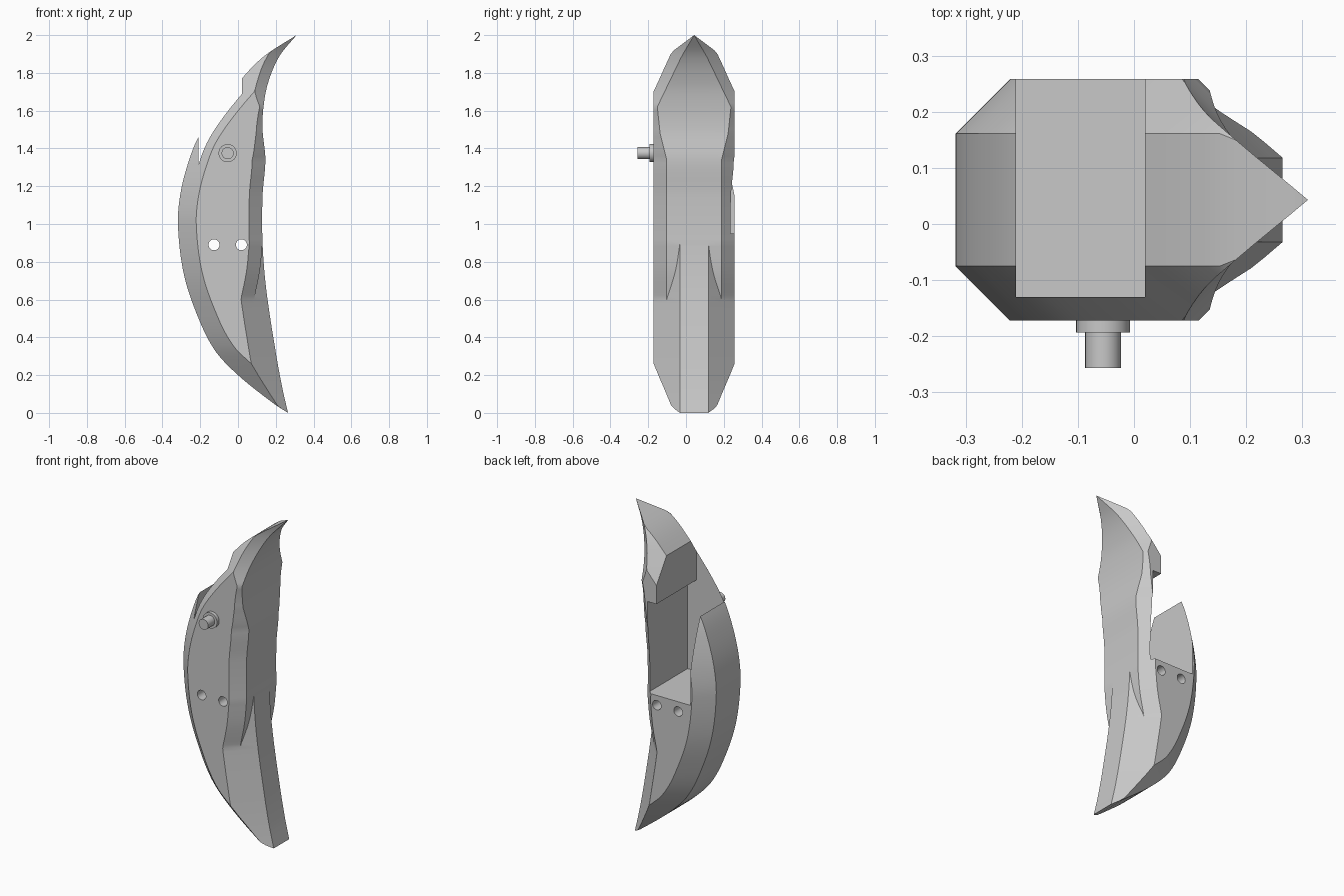
import bpy, bmesh, math
from mathutils import Matrix

cube = bpy.data.objects.get("Cube")
if cube:
    bpy.data.objects.remove(cube, do_unlink=True)

MID_Y = 0.043      # centre plane of the handle
HALF = 0.215       # half thickness of the handle
SPINE = 0.118      # half width of the outer spine band
RIDGE = 0.075      # half width of the narrow lower ridge
GRIP = 0.145       # half width of the inner grip band

grey = bpy.data.materials.new("plain grey")
grey.use_nodes = True
grey.diffuse_color = (0.58, 0.58, 0.58, 1)
grey.node_tree.nodes["Principled BSDF"].inputs["Base Color"].default_value = grey.diffuse_color

# Profiles as (height, offset) pairs
spine_curve = [(0, .265), (.045, .195), (.2, 0), (.335, -.125), (.54, -.225), (.75, -.29),
               (1, -.318), (1.16, -.305), (1.32, -.265), (1.46, -.21), (1.6, -.12),
               (1.77, .02), (1.89, .14), (2, .31)]
inner_curve = [(0, .265), (.13, .235), (.32, .2), (.65, .15), (.9, .13), (1.15, .13),
               (1.34, .145), (1.5, .13), (1.62, .135), (1.75, .16), (1.89, .22), (2, .31)]
grip_curve = [(.6, .085), (.75, .115), (.9, .13)]
width_curve = [(0, GRIP), (1.34, GRIP), (1.48, .18), (1.62, .195), (1.89, .065), (2, 0)]


def sample(points, z, smooth=True):
    """Interpolate a profile at height z."""
    n = len(points)
    i = next((k for k in range(n - 2) if z < points[k + 1][0]), n - 2)
    (za, a), (zb, b) = points[i], points[i + 1]
    t, span = (z - za) / (zb - za), zb - za
    if not smooth:
        return a + (b - a) * t

    def slope(k):
        lo, hi = points[max(k - 1, 0)], points[min(k + 1, n - 1)]
        return (hi[1] - lo[1]) / (hi[0] - lo[0])
    s = t * t * (3 - 2 * t)
    return (a + (b - a) * s + span * t * (1 - t) ** 2 * slope(i)
            - span * t * t * (1 - t) * slope(i + 1))


def section(z):
    """Half outline of the handle at height z, from spine to inner ridge."""
    spine, inner = sample(spine_curve, z), sample(inner_curve, z)
    width = sample(width_curve, z, False)
    lo, hi = max(z - .01, 0), min(z + .01, 2)
    lean = (sample(spine_curve, hi) - sample(spine_curve, lo)) / (hi - lo)
    f = min(math.hypot(1, lean), 2)
    # the inner bevel follows x + y = reach
    if z <= .6:
        reach = inner + RIDGE
    elif z < .9:
        reach = sample(grip_curve, z) + GRIP
    else:
        reach = inner + width
    left, right = spine + (HALF - SPINE) * f, reach - HALF
    if left < right:
        p_left, p_right = (left, HALF), (right, HALF)
    else:
        x = max((reach - SPINE + spine / f) / (1 + 1 / f), spine)
        p_left = p_right = (x, reach - x)
    y_grip = min(width, p_right[1])
    x_grip = reach - y_grip
    y_ridge = min(RIDGE, y_grip)
    if z <= .6:
        step = (x_grip, y_grip)
    elif z < .9:
        step = (x_grip, min(RIDGE + inner - x_grip, y_grip))
    else:
        step = (inner, y_ridge)
    return [(spine, min(SPINE, p_left[1])), p_left, p_right,
            (x_grip, y_grip), step, (inner, y_ridge)]


def finish(bm, name):
    """Turn a bmesh into a named grey object."""
    bmesh.ops.recalc_face_normals(bm, faces=bm.faces)
    mesh = bpy.data.meshes.new(name)
    bm.to_mesh(mesh)
    bm.free()
    mesh.materials.append(grey)
    obj = bpy.data.objects.new(name, mesh)
    bpy.context.collection.objects.link(obj)
    return obj


def rod(name, x, z, radius, y_front, y_back):
    """Cylinder lying along y."""
    bm = bmesh.new()
    place = Matrix.Translation((x, (y_front + y_back) / 2, z)) @ Matrix.Rotation(math.pi / 2, 4, 'X')
    bmesh.ops.create_cone(bm, cap_ends=True, segments=32, radius1=radius, radius2=radius,
                          depth=y_back - y_front, matrix=place)
    return finish(bm, name)


def activate(obj):
    bpy.ops.object.select_all(action='DESELECT')
    obj.select_set(True)
    bpy.context.view_layer.objects.active = obj


def cut(obj, cutter):
    """Subtract a cutter and discard it."""
    cutter.hide_render = True
    mod = obj.modifiers.new("cut", 'BOOLEAN')
    mod.operation = 'DIFFERENCE'
    mod.solver = 'EXACT'
    mod.object = cutter
    activate(obj)
    bpy.ops.object.modifier_apply(modifier=mod.name)
    bpy.data.objects.remove(cutter, do_unlink=True)


# Curved handle body, lofted upward
bm = bmesh.new()
rings = []
ROWS = 100
for i in range(ROWS + 1):
    z = 2 * i / ROWS
    half = section(z)
    ring = [(x, MID_Y + y) for x, y in half] + [(x, MID_Y - y) for x, y in reversed(half)]
    rings.append([bm.verts.new((x, y, z)) for x, y in ring])
for low, high in zip(rings, rings[1:]):
    for k in range(len(low)):
        j = (k + 1) % len(low)
        bm.faces.new((low[k], low[j], high[j], high[k]))
bmesh.ops.remove_doubles(bm, verts=bm.verts, dist=.0003)
bmesh.ops.dissolve_degenerate(bm, edges=bm.edges, dist=.0001)
body = finish(bm, "handle_body")

# Stepped pocket open to the back and spine
bm = bmesh.new()
pocket = [(-.21, .95), (.08, .95), (.08, 1.51), (.02, 1.51), (.02, 2.5), (-.21, 2.5)]
face = bm.faces.new([bm.verts.new((x, -.13, z)) for x, z in pocket])
side = bmesh.ops.extrude_face_region(bm, geom=[face])
bmesh.ops.translate(bm, vec=(0, 1, 0),
                    verts=[v for v in side["geom"] if isinstance(v, bmesh.types.BMVert)])
cut(body, finish(bm, "pocket_cutter"))

# Two through holes
for x in (-.127, .018):
    cut(body, rod("hole_cutter", x, .89, .029, -1, 1))

# Pin with its collar on the front
collar = rod("pin_collar", -.055, 1.375, .048, -.193, -.165)
pin = rod("pin", -.055, 1.375, .032, -.257, -.18)

for obj in (body, collar, pin):
    activate(obj)
    bpy.ops.object.shade_smooth_by_angle(angle=math.radians(25))
